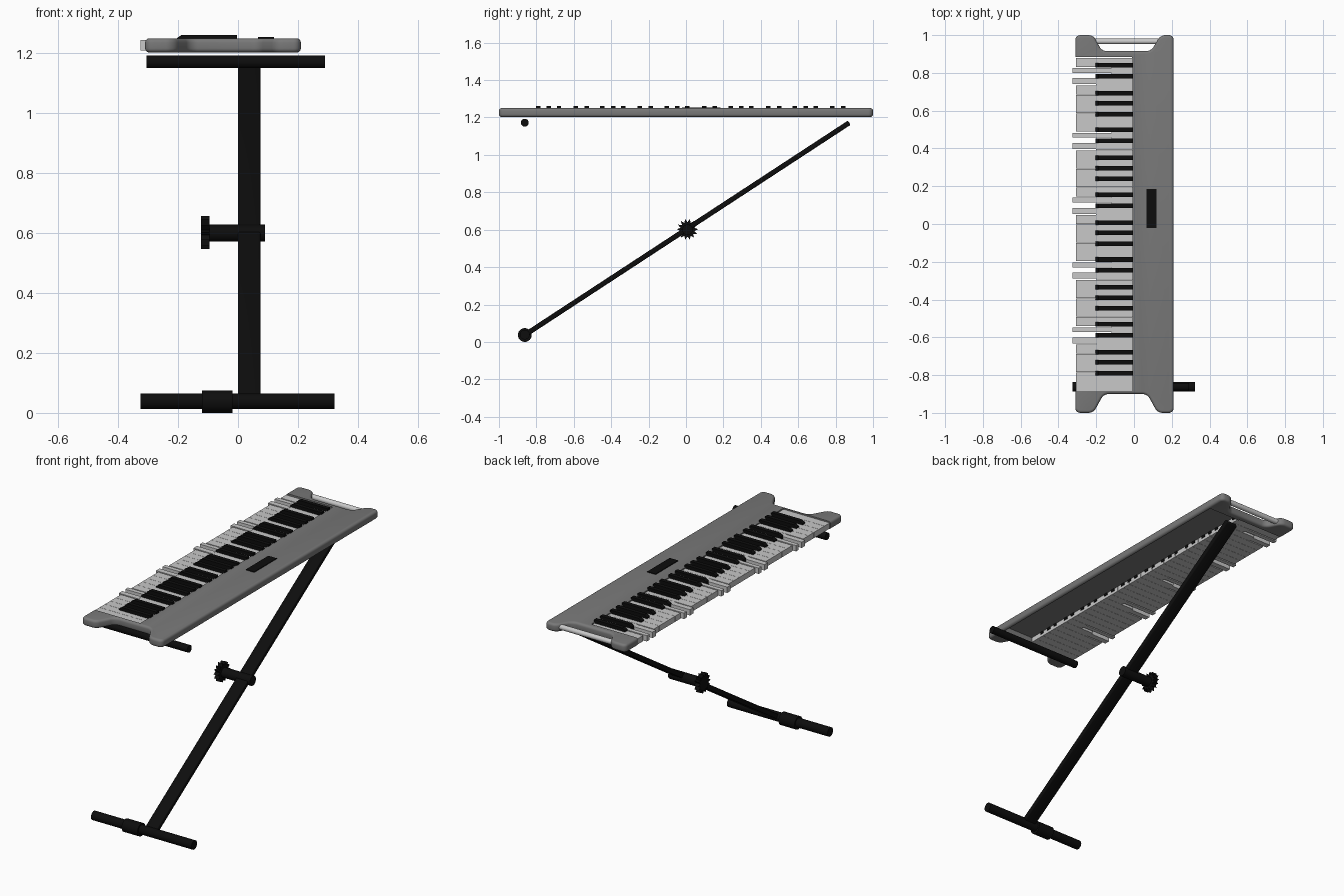
import bpy, bmesh, math
from mathutils import Vector

cube = bpy.data.objects.get("Cube")
if cube:
    bpy.data.objects.remove(cube, do_unlink=True)


def material(name, value):
    m = bpy.data.materials.new(name)
    m.use_nodes = True
    colour = (value, value, value, 1)
    m.diffuse_color = colour
    m.node_tree.nodes["Principled BSDF"].inputs["Base Color"].default_value = colour
    return m


GREY = material("case_grey", 0.19)
IVORY = material("key_light_grey", 0.58)
BLACK = material("stand_black", 0.004)

# Maps a 2D profile (u, v) and a depth w onto the extrusion axis
AXES = {
    "x": lambda u, v, w: (w, u, v),
    "y": lambda u, v, w: (u, w, v),
    "z": lambda u, v, w: (u, v, w),
}


def finish(name, bm, mat):
    bmesh.ops.recalc_face_normals(bm, faces=bm.faces)
    mesh = bpy.data.meshes.new(name)
    bm.to_mesh(mesh)
    bm.free()
    obj = bpy.data.objects.new(name, mesh)
    bpy.context.collection.objects.link(obj)
    mesh.materials.append(mat)
    return obj


def activate(obj):
    bpy.ops.object.select_all(action="DESELECT")
    obj.select_set(True)
    bpy.context.view_layer.objects.active = obj


def smooth(obj):
    activate(obj)
    bpy.ops.object.shade_smooth_by_angle(angle=math.radians(35))


def add_prism(bm, points, axis, start, end):
    face = bm.faces.new([bm.verts.new(AXES[axis](u, v, start)) for u, v in points])
    moved = bmesh.ops.extrude_face_region(bm, geom=[face])["geom"]
    shift = Vector(AXES[axis](0, 0, end - start))
    bmesh.ops.translate(bm, verts=[g for g in moved if isinstance(g, bmesh.types.BMVert)], vec=shift)
    return face


def prism(name, points, axis, start, end, mat, bevel=0):
    bm = bmesh.new()
    add_prism(bm, points, axis, start, end)
    if bevel:
        bmesh.ops.bevel(bm, geom=bm.edges[:], offset=bevel, segments=3, profile=0.5, affect="EDGES")
    return finish(name, bm, mat)


def rect(u0, u1, v0, v1):
    return [(u0, v0), (u1, v0), (u1, v1), (u0, v1)]


def ring(u, v, radii, sides):
    """Circle, or a star when two radii alternate."""
    return [(u + radii[i % len(radii)] * math.cos(math.tau * i / sides),
             v + radii[i % len(radii)] * math.sin(math.tau * i / sides)) for i in range(sides)]


def rod(name, y, z, radius, x0, x1, mat):
    obj = prism(name, ring(y, z, [radius], 32), "x", x0, x1, mat)
    smooth(obj)
    return obj


# Case: outline with a lug at each corner and a notch in each end
back_end = [(0.21, 1.0), (0.14, 1.0), (0.09, 0.915), (-0.17, 0.915), (-0.215, 1.0), (-0.31, 1.0)]
front_end = [(-0.31, -1.0), (-0.215, -1.0), (-0.16, -0.9), (0.07, -0.9), (0.125, -1.0), (0.21, -1.0)]
inner = [(-0.31, 0.885), (-0.01, 0.885), (-0.01, -0.885), (-0.31, -0.885)]

bm = bmesh.new()
bm.faces.new([bm.verts.new((x, y, 1.203)) for x, y in back_end + inner + front_end])
corners = [v for v in bm.verts if abs(v.co.y) > 0.89]
bmesh.ops.bevel(bm, geom=corners, offset=0.025, segments=5, profile=0.5, affect="VERTICES")
moved = bmesh.ops.extrude_face_region(bm, geom=bm.faces[:])["geom"]
bmesh.ops.translate(bm, verts=[g for g in moved if isinstance(g, bmesh.types.BMVert)], vec=(0, 0, 0.047))
rim = []
for e in bm.edges:
    a, b = e.verts
    mid = (a.co + b.co) / 2
    beside_keys = abs(mid.y) < 0.89 and mid.x < 0.2
    if abs(a.co.z - b.co.z) < 0.001 and not beside_keys:
        rim.append(e)
bmesh.ops.bevel(bm, geom=rim, offset=0.014, segments=4, profile=0.5, affect="EDGES")
case = finish("case", bm, GREY)

# Hollow underside of the control panel
cutter = prism("panel_cutter", rect(-0.03, 0.193, -0.878, 0.878), "z", 1.15, 1.238, GREY)
cutter.hide_render = True
cut = case.modifiers.new("hollow", "BOOLEAN")
cut.operation = "DIFFERENCE"
cut.solver = "EXACT"
cut.object = cutter
activate(case)
bpy.ops.object.modifier_apply(modifier=cut.name)
bpy.data.objects.remove(cutter, do_unlink=True)
smooth(case)

# Display plate and carrying handle
prism("display", rect(0.066, 0.12, -0.022, 0.185), "z", 1.248, 1.254, BLACK)
rod("carry_handle", 0.967, 1.228, 0.015, -0.23, 0.15, IVORY)

# White keys: five octaves and one extra; two in each octave stick out
TOP, PITCH = 0.88, 0.049
white = bmesh.new()
for i in range(36):
    high = TOP - i * PITCH
    low = high - PITCH + 0.0012
    step = i % 7
    if step == 1:
        add_prism(white, rect(-0.325, -0.12, high - 0.031, high - 0.006), "z", 1.21, 1.244)
        add_prism(white, rect(-0.12, -0.008, low, high), "z", 1.21, 1.243)
    elif step == 2:
        add_prism(white, rect(-0.325, -0.2, low + 0.006, high - 0.01), "z", 1.21, 1.244)
        add_prism(white, rect(-0.2, -0.008, low, high), "z", 1.21, 1.243)
    else:
        add_prism(white, rect(-0.307, -0.008, low, high), "z", 1.21, 1.243)
finish("white_keys", white, IVORY)

# Black keys: groups of two and three with sloped front ends
side = [(-0.205, 1.225), (-0.205, 1.25), (-0.188, 1.262), (-0.004, 1.262), (-0.004, 1.225)]
black = bmesh.new()
for octave in range(5):
    for offset in (0.039, 0.097, 0.187, 0.241, 0.298):
        y = TOP - octave * 7 * PITCH - offset
        add_prism(black, side, "y", y - 0.012, y + 0.012)
finish("black_keys", black, BLACK)

# Stand: one flat slanted leg between the foot and the far end of the case
foot, head = Vector((-0.862, 0.037)), Vector((0.873, 1.172))
across = (head - foot).normalized().orthogonal() * 0.0135
leg = prism("slanted_leg", [foot + across, head + across, head - across, foot - across],
            "x", 0.0, 0.075, BLACK, bevel=0.006)
smooth(leg)

# Foot bar with sleeve, and the upper support bar
rod("foot_bar", -0.862, 0.039, 0.026, -0.325, 0.322, BLACK)
rod("foot_sleeve", -0.862, 0.037, 0.037, -0.12, -0.018, BLACK)
rod("support_bar", -0.862, 1.172, 0.021, -0.306, 0.291, BLACK)

# Pivot with its toothed knob
rod("pivot_shaft", 0.008, 0.6, 0.028, -0.1, 0.09, BLACK)
prism("toothed_knob", ring(0.008, 0.602, [0.057, 0.038], 28), "x", -0.124, -0.095, BLACK)
